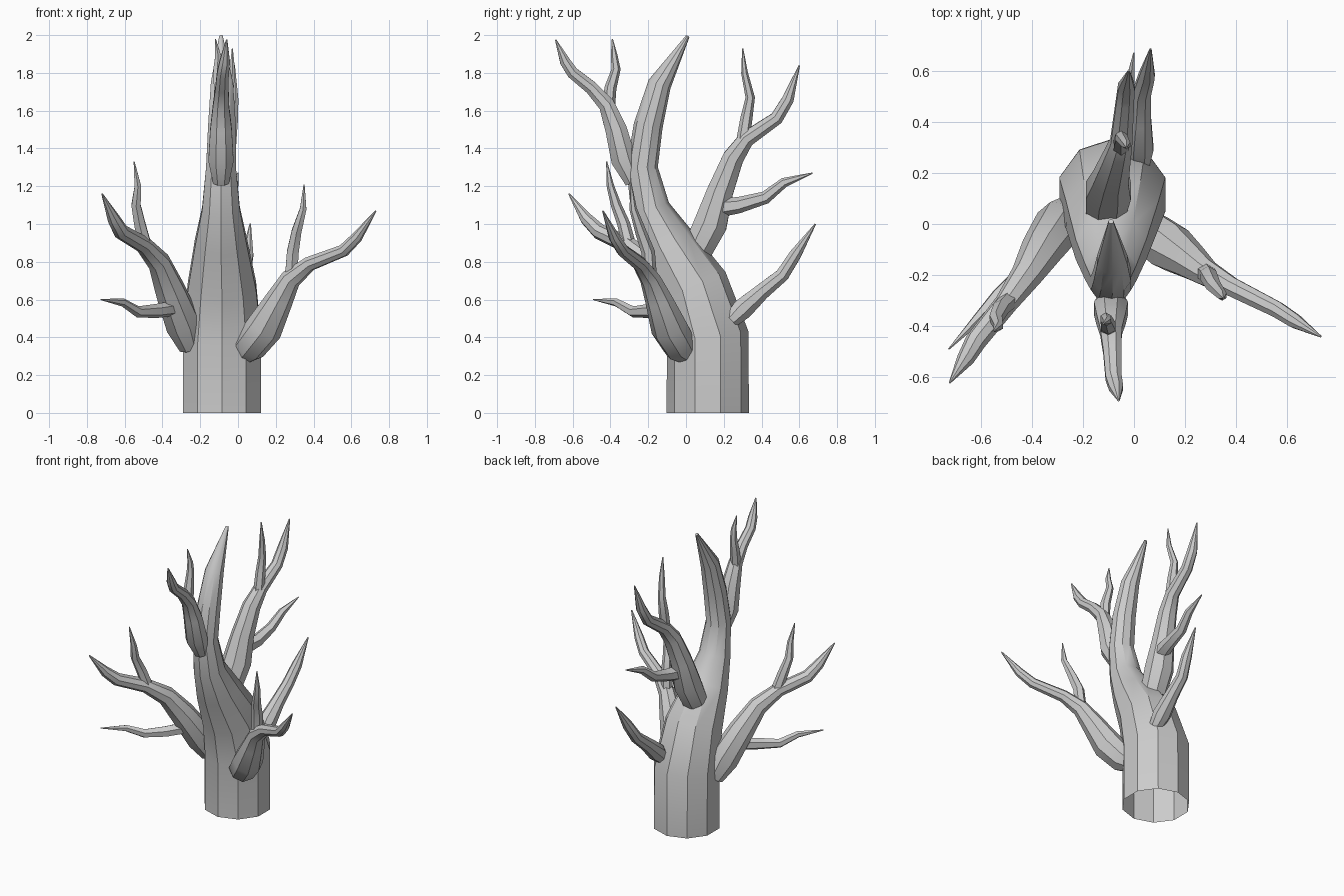
import bpy, bmesh, math
from mathutils import Vector


def tube(name, pts, sides, cap_start=True):
    """Tapered limb through (x, y, z, radius) points."""
    bm = bmesh.new()
    P = [Vector(p[:3]) for p in pts]
    rings, side = [], Vector((1, 0, 0))
    last = len(P) - 1
    prev_t = None
    for i, p in enumerate(P):
        a = (P[i] - P[i - 1]).normalized() if i else (P[1] - P[0]).normalized()
        b = (P[i + 1] - P[i]).normalized() if i < last else a
        t = (a + b).normalized()
        if prev_t is None:
            if abs(t.x) > 0.8:
                side = Vector((0, 1, 0))
        else:
            side = prev_t.rotation_difference(t) @ side
        side = (side - t * side.dot(t)).normalized()
        up = t.cross(side)
        prev_t = t
        r = pts[i][3]
        ring = []
        for k in range(sides):
            ang = 2 * math.pi * (k + 0.5) / sides
            ring.append(bm.verts.new(p + r * (side * math.cos(ang) + up * math.sin(ang))))
        rings.append(ring)
    for lo, hi in zip(rings, rings[1:]):
        for k in range(sides):
            n = (k + 1) % sides
            bm.faces.new((lo[k], lo[n], hi[n], hi[k]))
    bm.faces.new(rings[-1])
    if cap_start:
        bm.faces.new(rings[0][::-1])
    me = bpy.data.meshes.new(name)
    bm.to_mesh(me)
    bm.free()
    ob = bpy.data.objects.new(name, me)
    bpy.context.collection.objects.link(ob)
    bpy.ops.object.select_all(action='DESELECT')
    ob.select_set(True)
    bpy.context.view_layer.objects.active = ob
    bpy.ops.object.shade_smooth_by_angle(angle=math.radians(35))
    return ob


# Trunk, open underneath, leaning forward then curling back at the tip
tube("trunk", [
    (-.085, .115, 0, .218), (-.085, .115, .40, .218), (-.085, .035, .67, .19),
    (-.09, -.10, .90, .145), (-.09, -.19, 1.08, .105), (-.09, -.232, 1.30, .083),
    (-.085, -.20, 1.52, .077), (-.085, -.14, 1.74, .062), (-.09, .01, 1.995, .01)],
    10, cap_start=False)

# Main branches
tube("right_branch", [
    (.03, .01, .31, .06), (.06, -.03, .35, .09), (.14, -.09, .45, .098), (.22, -.145, .60, .073),
    (.28, -.19, .71, .055), (.38, -.245, .79, .04), (.56, -.335, .86, .034),
    (.63, -.38, .93, .03), (.73, -.44, 1.07, .004)], 8)
tube("left_branch", [
    (-.25, .05, .35, .065), (-.29, 0, .47, .098), (-.36, -.10, .65, .083),
    (-.42, -.20, .80, .062), (-.50, -.31, .89, .046), (-.62, -.46, .96, .042),
    (-.66, -.53, 1.03, .034), (-.72, -.62, 1.16, .004)], 8)
tube("front_branch", [
    (-.09, -.28, 1.22, .045), (-.09, -.33, 1.34, .072), (-.09, -.37, 1.50, .062),
    (-.09, -.42, 1.63, .046), (-.085, -.50, 1.72, .038), (-.08, -.60, 1.80, .034),
    (-.07, -.64, 1.86, .03), (-.06, -.69, 1.975, .004)], 8)
tube("back_branch", [
    (-.11, .06, .86, .085), (-.10, .13, 1.0, .095), (-.09, .18, 1.17, .075),
    (-.07, .25, 1.35, .06), (-.05, .32, 1.45, .046), (-.035, .48, 1.56, .038),
    (-.03, .54, 1.66, .034), (-.02, .60, 1.84, .004)], 8)
tube("low_back_branch", [
    (.02, .24, .49, .045), (.02, .30, .55, .06), (.025, .40, .64, .046),
    (.03, .51, .73, .039), (.05, .58, .84, .034), (.065, .685, 1.0, .004)], 8)

# Twigs growing from the branches
twigs = {
    "right_twig": [
        (.28, -.19, .70, .038), (.29, -.20, .85, .036), (.31, -.24, .96, .03),
        (.345, -.28, 1.08, .02), (.35, -.29, 1.21, .003)],
    "left_twig": [
        (-.49, -.30, .88, .038), (-.52, -.33, 1.0, .034), (-.54, -.37, 1.10, .028),
        (-.53, -.40, 1.20, .02), (-.55, -.42, 1.33, .003)],
    "left_low_twig": [
        (-.36, -.11, .55, .04), (-.43, -.19, .54, .038), (-.53, -.28, .535, .03),
        (-.61, -.37, .585, .022), (-.725, -.49, .60, .003)],
    "front_twig": [
        (-.10, -.41, 1.60, .033), (-.10, -.40, 1.72, .032), (-.11, -.37, 1.82, .024),
        (-.105, -.38, 1.89, .018), (-.12, -.39, 1.98, .003)],
    "back_twig": [
        (-.05, .30, 1.43, .036), (-.05, .32, 1.56, .032), (-.05, .34, 1.67, .025),
        (-.03, .31, 1.80, .018), (-.03, .30, 1.93, .003)],
    "back_low_twig": [
        (-.07, .20, 1.09, .05), (-.05, .28, 1.10, .043), (-.04, .42, 1.14, .034),
        (-.02, .52, 1.22, .026), (.0, .67, 1.27, .003)],
}
for name, pts in twigs.items():
    tube(name, pts, 6)
